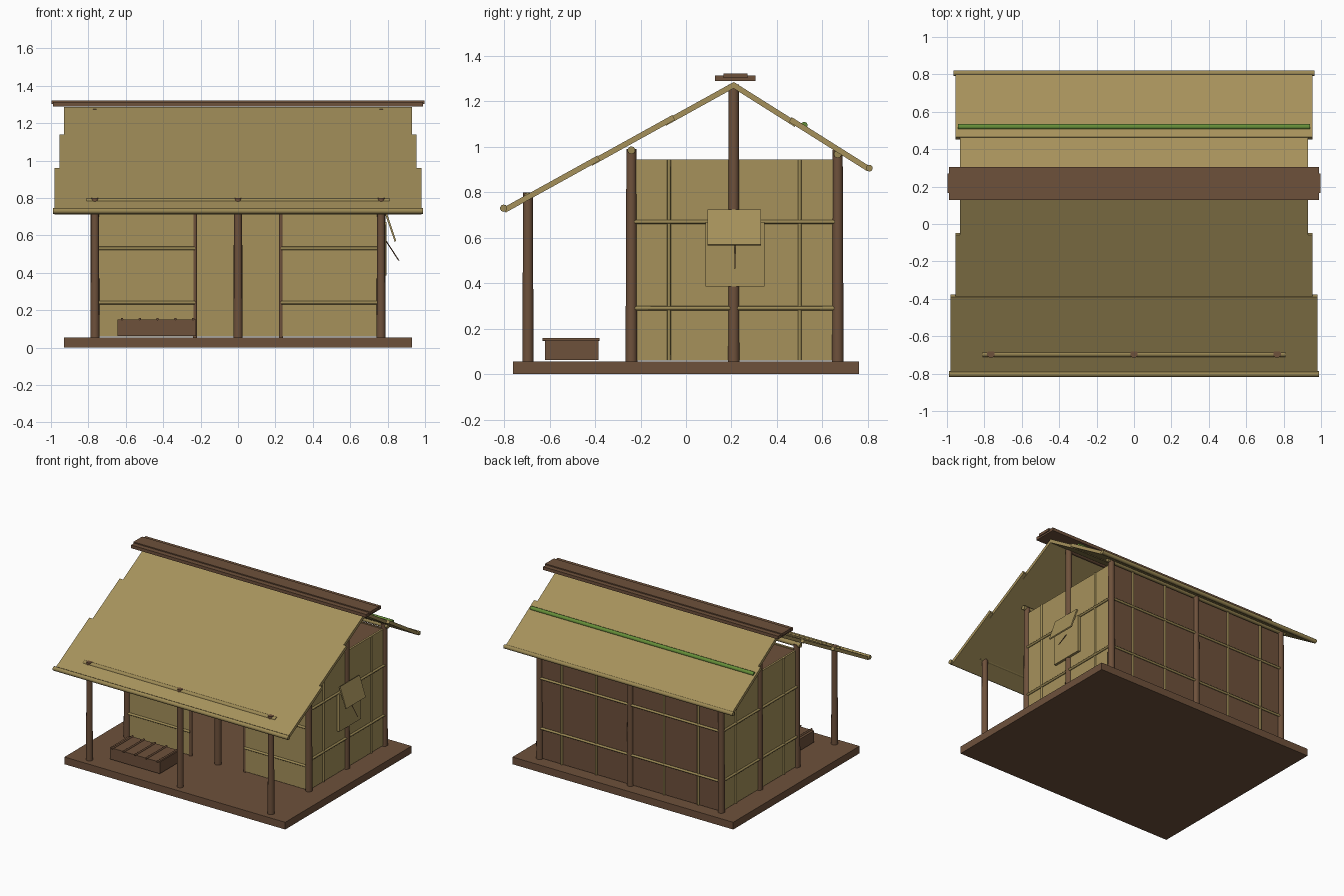
import bpy, math
from mathutils import Vector

if "Cube" in bpy.data.objects:
    bpy.data.objects.remove(bpy.data.objects["Cube"])


def material(name, rgb):
    m = bpy.data.materials.new(name)
    m.diffuse_color = (*rgb, 1)
    m.use_nodes = True
    m.node_tree.nodes["Principled BSDF"].inputs["Base Color"].default_value = m.diffuse_color
    return m


TAN = material("woven_straw", (0.38, 0.285, 0.105))
BAMBOO = material("bamboo", (0.33, 0.25, 0.09))
BROWN = material("brown_wood", (0.155, 0.082, 0.044))
GREEN = material("green_bamboo", (0.13, 0.27, 0.04))


def box(name, x, y, z, mat):
    """Box from (min, max) ranges."""
    bpy.ops.mesh.primitive_cube_add(size=1)
    o = bpy.context.object
    o.name = name
    for v in o.data.vertices:
        v.co = [(r[0] + r[1]) / 2 + c * (r[1] - r[0]) for c, r in zip(v.co, (x, y, z))]
    o.data.materials.append(mat)
    return o


def pole(name, a, b, r, mat, r_end=None, sides=10):
    """Round pole between two points, optionally tapered."""
    a, b = Vector(a), Vector(b)
    d = b - a
    bpy.ops.mesh.primitive_cone_add(vertices=sides, radius1=r, radius2=r_end or r, depth=d.length,
                                    location=(a + b) / 2)
    o = bpy.context.object
    o.name = name
    o.rotation_euler = d.to_track_quat('Z', 'Y').to_euler()
    o.data.materials.append(mat)
    bpy.ops.object.shade_smooth_by_angle(angle=math.radians(50))
    return o


def slab(name, x0, x1, profile, mat):
    """Extrude a (y, z) outline along x."""
    n = len(profile)
    verts = [(x, y, z) for x in (x0, x1) for y, z in profile]
    faces = [list(range(n))[::-1], list(range(n, 2 * n))]
    faces += [(i, (i + 1) % n, n + (i + 1) % n, n + i) for i in range(n)]
    me = bpy.data.meshes.new(name)
    me.from_pydata(verts, [], faces)
    o = bpy.data.objects.new(name, me)
    bpy.context.collection.objects.link(o)
    me.materials.append(mat)
    return o


RIDGE_Y, RIDGE_Z, FLOOR = 0.21, 1.285, 0.055
FRONT, BACK, PORCH = -0.24, 0.667, -0.695

# Platform
box("platform", (-0.93, 0.93), (-0.76, 0.76), (0, FLOOR), BROWN)

# Posts and the beams on top of them
for x in (-0.765, 0, 0.765):
    pole("porch_post", (x, PORCH, FLOOR), (x, PORCH, 0.80), 0.025, BROWN, 0.021)
    pole("front_wall_post", (x, FRONT, FLOOR), (x, FRONT, 0.99), 0.026, BROWN, 0.022)
    pole("back_wall_post", (x, BACK, FLOOR), (x, BACK, 0.985), 0.026, BROWN, 0.022)
for x in (-0.765, 0.765):
    pole("ridge_post", (x, RIDGE_Y, FLOOR), (x, RIDGE_Y, 1.275), 0.026, BROWN, 0.023)
pole("porch_beam", (-0.81, PORCH, 0.782), (0.81, PORCH, 0.782), 0.017, BAMBOO)
pole("front_beam", (-0.80, FRONT, 0.985), (0.80, FRONT, 0.985), 0.017, BAMBOO)
pole("back_beam", (-0.80, BACK, 0.968), (0.80, BACK, 0.968), 0.017, BAMBOO)
pole("ridge_beam", (-0.78, RIDGE_Y, 1.255), (0.78, RIDGE_Y, 1.255), 0.017, BROWN)

# Side walls with battens
WALL = (0.06, 0.945)
for s in (-1, 1):
    box("side_wall", sorted((s * 0.755, s * 0.77)), (FRONT + 0.02, BACK - 0.02), WALL, TAN)
    for y in (-0.075, 0.50):
        pole("side_batten", (s * 0.772, y, 0.06), (s * 0.772, y, 0.945), 0.008, BAMBOO, sides=8)
    for z in (0.29, 0.67):
        pole("side_rail", (s * 0.775, FRONT, z), (s * 0.775, BACK, z), 0.009, BAMBOO, sides=8)

# Back wall: straw inside, wood boards outside
back = box("back_wall", (-0.765, 0.765), (0.655, 0.67), WALL, TAN)
back.data.materials.append(BROWN)
for p in back.data.polygons:
    p.material_index = 0 if p.normal.y < -0.5 else 1
for x in (-0.575, -0.285, 0.285, 0.575):
    pole("back_batten", (x, 0.673, 0.06), (x, 0.673, 0.945), 0.008, BAMBOO, sides=8)
for z in (0.29, 0.67):
    pole("back_rail", (-0.765, 0.676, z), (0.765, 0.676, z), 0.009, BAMBOO, sides=8)

# Front wall panels either side of the doorway
for s in (-1, 1):
    box("front_panel", sorted((s * 0.23, s * 0.765)), (FRONT - 0.008, FRONT + 0.008), WALL, TAN)
    pole("door_jamb", (s * 0.23, FRONT, FLOOR), (s * 0.23, FRONT, 0.945), 0.012, BROWN)
    for z in (0.24, 0.53):
        pole("front_rail", (s * 0.23, FRONT - 0.01, z), (s * 0.765, FRONT - 0.01, z), 0.009,
             BAMBOO, sides=8)

# Loft floor
box("loft", (-0.755, 0.755), (FRONT + 0.01, 0.655), (0.925, 0.94), BROWN)

# Window mat, propped flap and its stick on the right wall
box("window_mat", (0.775, 0.794), (0.085, 0.345), (0.385, 0.67), TAN)
flap = slab("window_flap", 0.095, 0.33, [(0.784, 0.72), (0.794, 0.725), (0.846, 0.57), (0.838, 0.565)], TAN)
for v in flap.data.vertices:
    v.co = (v.co.y, v.co.x, v.co.z)
flap.data.flip_normals()
pole("window_stick", (0.785, 0.215, 0.58), (0.86, 0.215, 0.465), 0.003, BROWN, sides=6)

# Thatch layers on both slopes: (half width, start and end distance from ridge, lift)
def thatch(name, side, slope, layers):
    for hw, d0, d1, lift in layers:
        top = [(RIDGE_Y + side * d, RIDGE_Z - slope * d + lift) for d in (d0, d1)]
        low = [(y - side * 0.012, z - 0.021) for y, z in top[::-1]]
        outline = top + low
        slab(name, -hw, hw, outline if side < 0 else outline[::-1], TAN)


thatch("front_thatch", -1, 0.553, [(0.93, 0, 0.31, 0), (0.955, 0.27, 0.635, 0.004),
                                   (0.98, 0.60, 1.015, 0.008)])
thatch("back_thatch", 1, 0.63, [(0.93, 0, 0.28, 0), (0.955, 0.255, 0.60, 0.006)])

# Eave poles and the green pole on the back slope
pole("front_eave_pole", (-0.99, -0.802, 0.73), (0.99, -0.802, 0.73), 0.016, BAMBOO)
pole("back_eave_pole", (-0.965, 0.806, 0.906), (0.965, 0.806, 0.906), 0.015, BAMBOO)
pole("green_pole", (-0.94, 0.52, 1.095), (0.94, 0.52, 1.095), 0.015, GREEN)

# Ridge cap boards
box("ridge_board", (-0.99, 0.99), (0.128, 0.305), (1.29, 1.314), BROWN)
box("ridge_cap", (-0.997, 0.997), (0.165, 0.27), (1.302, 1.322), BROWN)

# Slatted bench on the porch
box("bench", (-0.645, -0.225), (-0.62, -0.385), (0.062, 0.15), BROWN)
for x in (-0.62, -0.525, -0.43, -0.335, -0.24):
    pole("bench_slat", (x, -0.63, 0.152), (x, -0.38, 0.152), 0.007, BROWN, sides=8)
